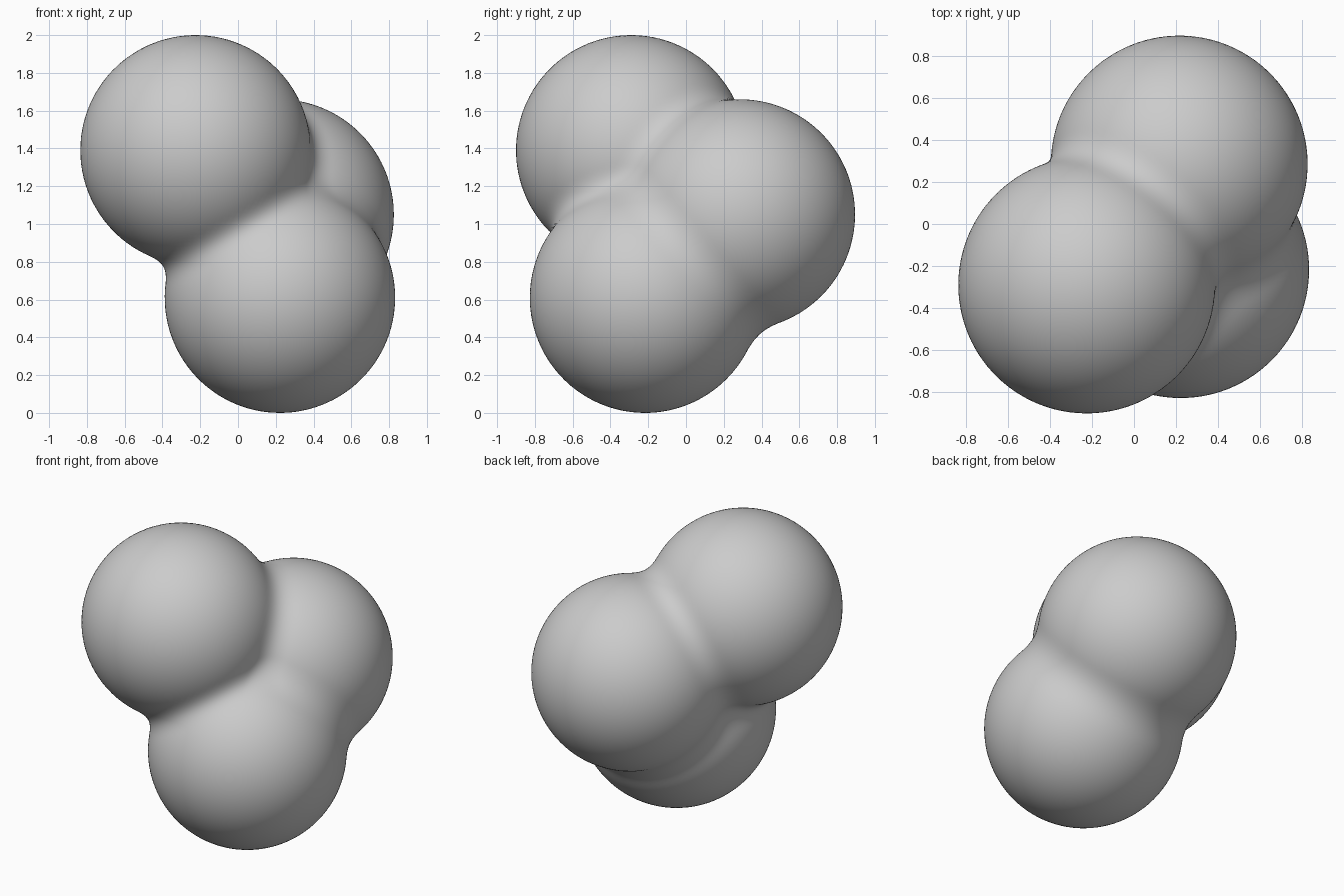
import bpy
from mathutils import Vector

if "Cube" in bpy.data.objects:
    bpy.data.objects.remove(bpy.data.objects["Cube"])

# Three equal balls fused with a small soft fillet
RADIUS = 0.61
FILLET = 0.12
BALLS = [Vector((-0.225, -0.29, 1.39)),   # upper front left
         Vector((0.215, 0.285, 1.05)),    # middle back right
         Vector((0.222, -0.217, 0.61))]   # lower front right


def soft_union(a, b):
    h = max(FILLET - abs(a - b), 0.0) / FILLET
    return min(a, b) - h * h * FILLET / 4


def distance(p):
    a, b, c = ((p - ball).length - RADIUS for ball in BALLS)
    return soft_union(soft_union(a, b), c)


def surface_point(origin, direction):
    lo, hi = 0.0, 2.0
    for _ in range(18):
        mid = (lo + hi) / 2
        if distance(origin + direction * mid) < 0:
            lo = mid
        else:
            hi = mid
    return origin + direction * lo


# Skin: a fine sphere pushed outward from the shared centre to the fused surface
centre = sum(BALLS, Vector()) / 3
bpy.ops.mesh.primitive_ico_sphere_add(subdivisions=6, radius=1)
blob = bpy.context.object
blob.name = "fused_balls"
for v in blob.data.vertices:
    v.co = surface_point(centre, v.co.normalized())
bpy.ops.object.shade_smooth()
